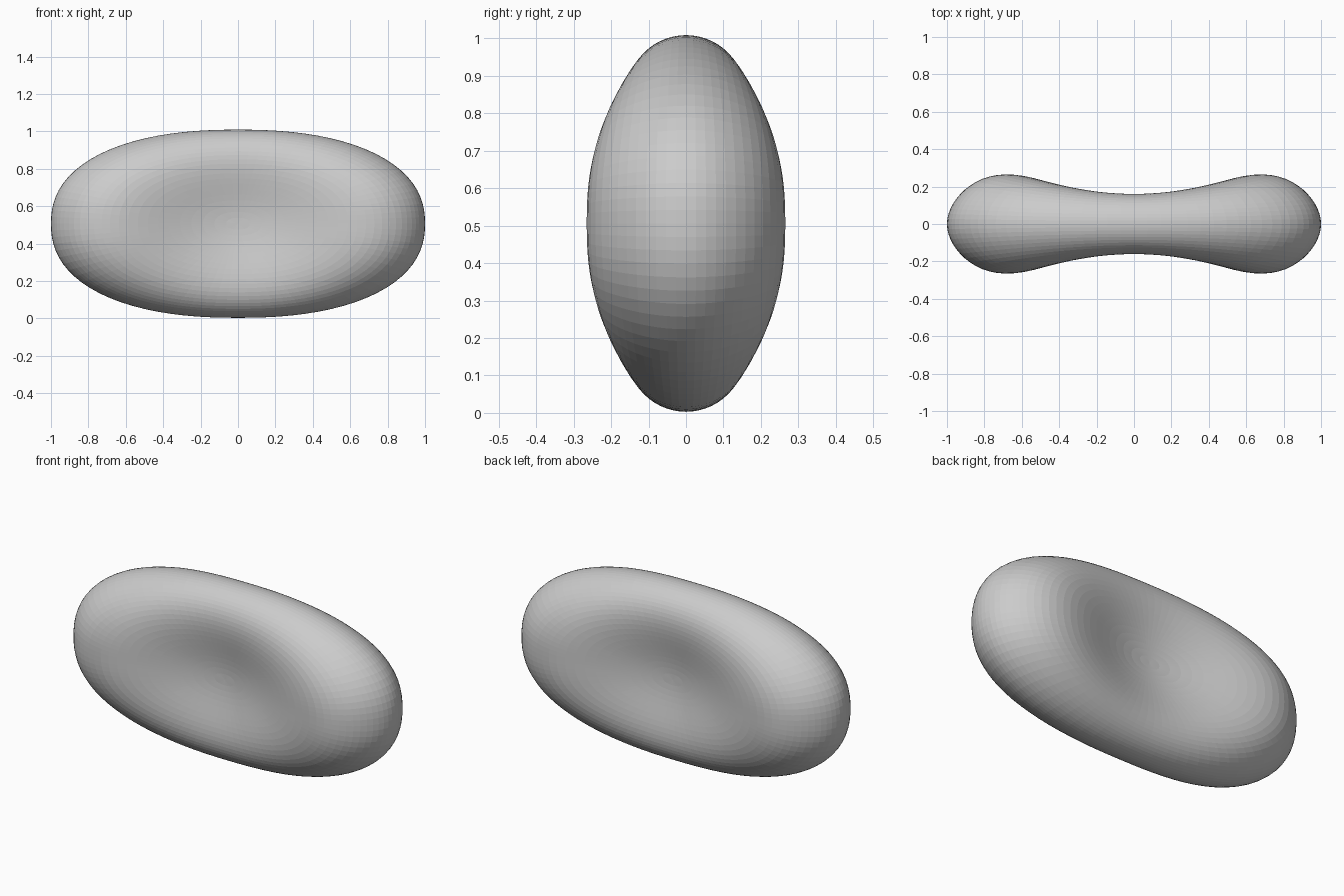
import bpy, bmesh, math
from mathutils import Matrix

if "Cube" in bpy.data.objects:
    bpy.data.objects.remove(bpy.data.objects["Cube"])

HALF_LENGTH, HALF_HEIGHT, CENTRE_Z = 1.0, 0.503, 0.506
ROUNDNESS = 2.3                      # superellipse power of the front outline


def half_thickness(r, end_weight):
    """Biconcave profile: thick at the two ends, thinner at top and bottom."""
    end = 0.12 + 0.709 * r**2 - 0.403 * r**4
    rim = 0.12 + 0.257 * r**2 - 0.096 * r**4
    return end * end_weight + rim * (1 - end_weight)


# Start from a sphere with its poles on the y axis
bm = bmesh.new()
bmesh.ops.create_uvsphere(bm, u_segments=88, v_segments=50, radius=1,
                          matrix=Matrix.Rotation(math.pi / 2, 4, 'X'))

# Reshape it into a long rounded body with a dimple on both faces
for v in bm.verts:
    r = math.hypot(v.co.x, v.co.z)
    c, s = (v.co.x / r, v.co.z / r) if r > 1e-5 else (1.0, 0.0)
    stretch = (abs(c)**ROUNDNESS + abs(s)**ROUNDNESS) ** (-1 / ROUNDNESS)
    weight = 1 - (s * s) ** 1.3
    v.co = (HALF_LENGTH * r * c * stretch,
            v.co.y * half_thickness(r, weight),
            CENTRE_Z + HALF_HEIGHT * r * s * stretch)

bmesh.ops.recalc_face_normals(bm, faces=bm.faces)
mesh = bpy.data.meshes.new("dimpled_body")
bm.to_mesh(mesh)
bm.free()
body = bpy.data.objects.new("dimpled_body", mesh)
bpy.context.collection.objects.link(body)
